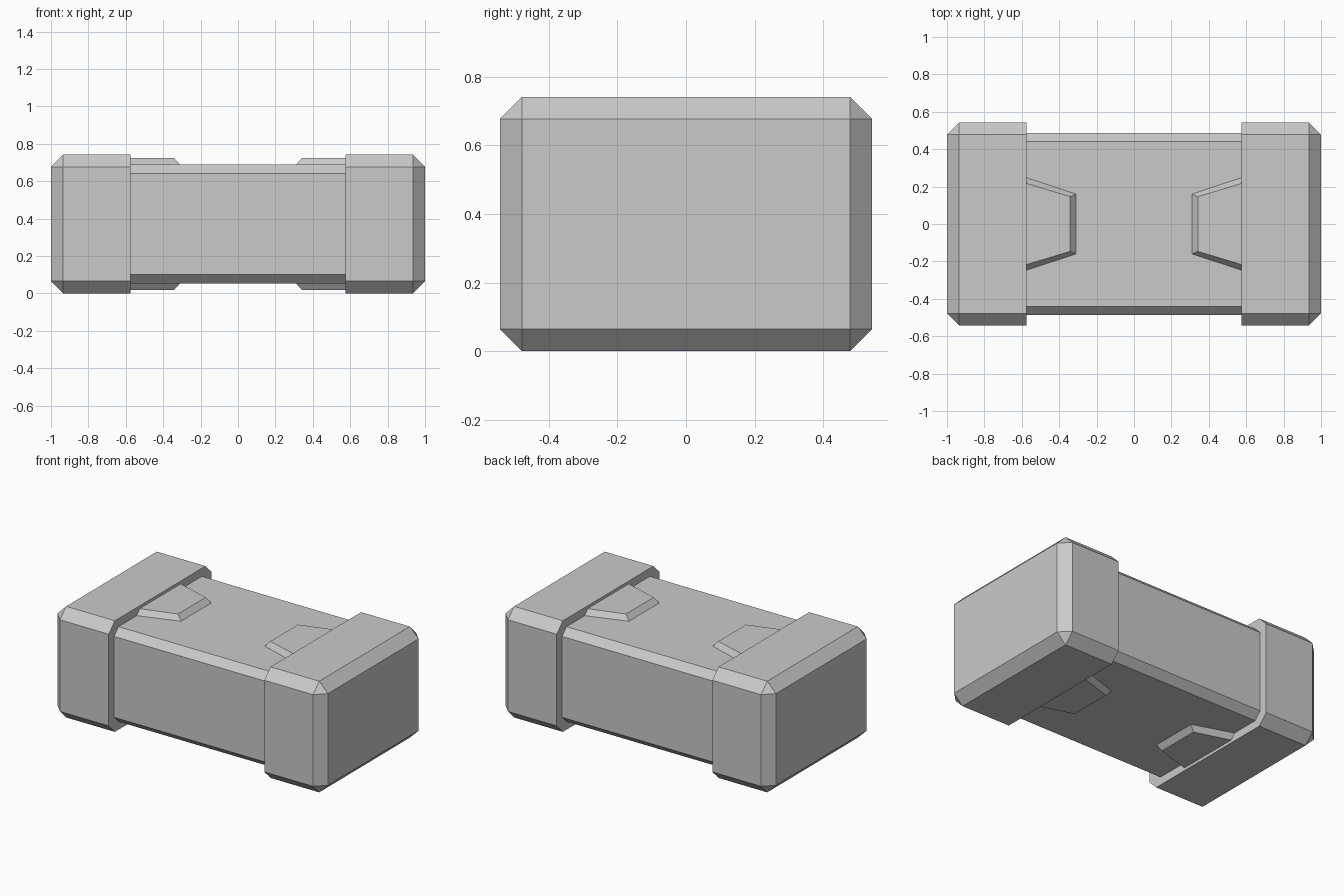
import bpy
import bmesh

cube = bpy.data.objects.get("Cube")
if cube:
    bpy.data.objects.remove(cube, do_unlink=True)

MID = 0.371    # height of the horizontal symmetry plane
SEAM = 0.575   # where the end caps meet the body

grey = bpy.data.materials.new("plain_grey")
grey.use_nodes = True
colour = (0.59, 0.59, 0.59, 1)
grey.diffuse_color = colour
grey.node_tree.nodes["Principled BSDF"].inputs["Base Color"].default_value = colour


def finish(name, bm):
    bmesh.ops.recalc_face_normals(bm, faces=bm.faces)
    mesh = bpy.data.meshes.new(name)
    bm.to_mesh(mesh)
    bm.free()
    mesh.materials.append(grey)
    obj = bpy.data.objects.new(name, mesh)
    bpy.context.collection.objects.link(obj)
    return obj


def chamfered_box(name, x0, x1, half_y, half_z, chamfer, keep_sharp):
    """Box from x0 to x1; edges lying in the keep_sharp x planes stay square."""
    bm = bmesh.new()
    bmesh.ops.create_cube(bm, size=2)
    for v in bm.verts:
        v.co.x = x1 if v.co.x > 0 else x0
        v.co.y *= half_y
        v.co.z = MID + v.co.z * half_z
    edges = [e for e in bm.edges
             if not any(all(abs(v.co.x - x) < 1e-4 for v in e.verts) for x in keep_sharp)]
    bmesh.ops.bevel(bm, geom=edges, offset=chamfer, offset_type='OFFSET',
                    segments=1, profile=0.5, affect='EDGES')
    return finish(name, bm)


def raised_plate(name, side, up):
    """Tapered trapezoid plate with sloped borders, standing on the body face."""
    bm = bmesh.new()
    # x of tip, half width at cap, half width at tip, height from mid plane
    rings = []
    for tip, wide, narrow, height in ((0.308, 0.249, 0.161, 0.315),
                                      (0.341, 0.217, 0.146, 0.352)):
        outline = [(SEAM, -wide), (SEAM, wide), (tip, narrow), (tip, -narrow)]
        rings.append([bm.verts.new((side * x, y, MID + up * height)) for x, y in outline])
    low, high = rings
    bm.faces.new(low)
    bm.faces.new(high)
    for i in range(4):
        j = (i + 1) % 4
        bm.faces.new((low[i], low[j], high[j], high[i]))
    return finish(name, bm)


# Central body
chamfered_box("body", -SEAM, SEAM, 0.487, 0.317, 0.047, (-SEAM, SEAM))

# End caps and their plates, above and below
for side, label in ((1, "left"), (-1, "right")):
    x0, x1 = sorted((side * SEAM, side))
    chamfered_box(label + "_end_cap", x0, x1, 0.543, 0.371, 0.065, (side * SEAM,))
    for up, level in ((1, "top"), (-1, "bottom")):
        raised_plate(f"{label}_{level}_plate", side, up)
